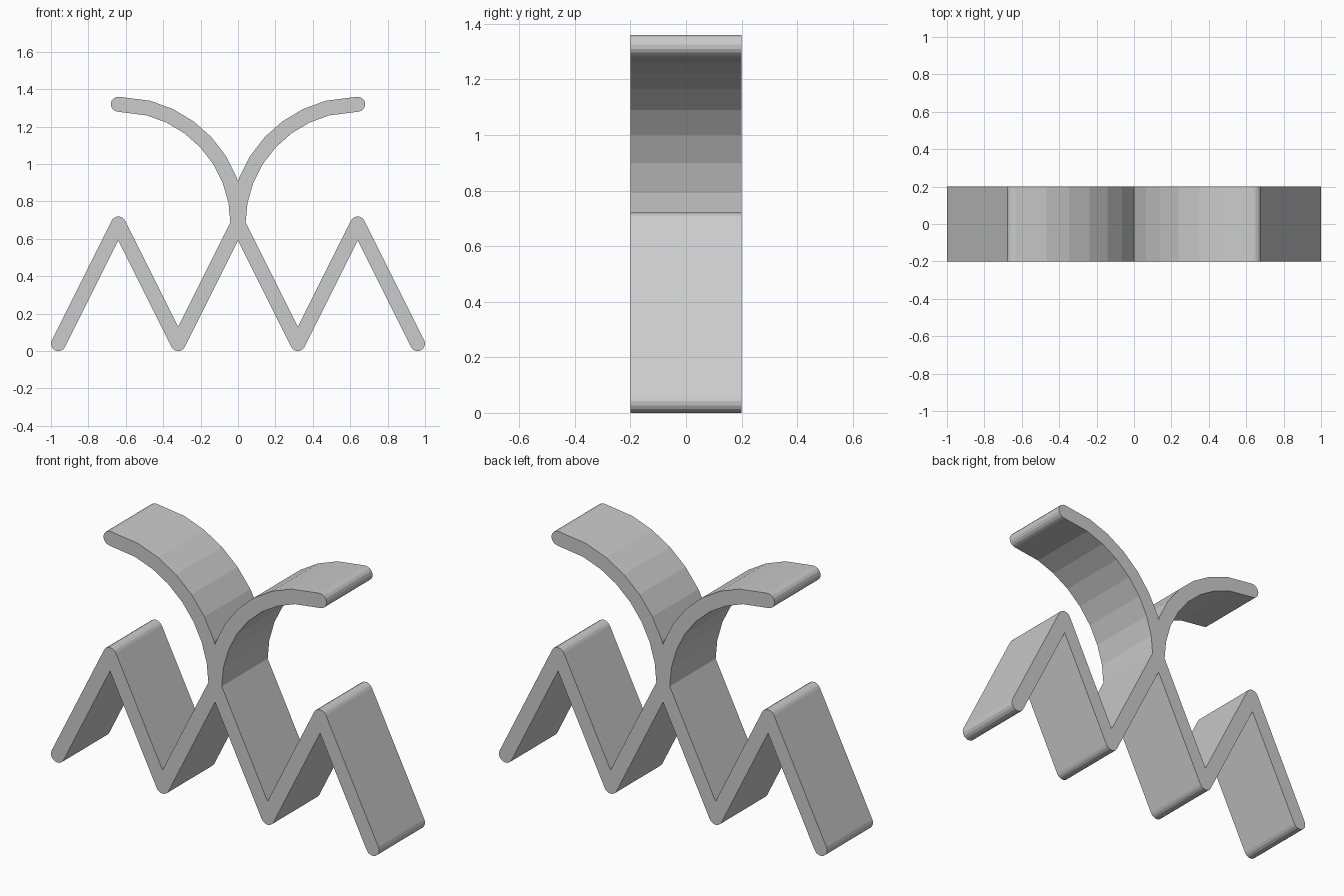
import bpy, bmesh, math
from mathutils import Vector

cube = bpy.data.objects.get("Cube")
if cube:
    bpy.data.objects.remove(cube, do_unlink=True)

RADIUS = 0.04      # half thickness of the band
DEPTH = 0.4
PITCH = 0.32       # horizontal run of one slanted leg
PEAK = 0.68
ARM = 0.64         # radius of the curved arm


def unit(a, b):
    return (b - a).normalized()


def fan(center, start, turn):
    """Points of a rounded join or cap, sweeping the start normal by turn."""
    n = max(1, math.ceil(abs(turn) / (math.pi / 8) - 0.01))
    pts = []
    for i in range(n + 1):
        a = math.atan2(start.y, start.x) + turn * i / n
        pts.append(center + RADIUS * Vector((math.cos(a), math.sin(a))))
    return pts


def right_side(path):
    """Offset to the right of the path, ending with a round cap."""
    d = unit(path[0], path[1])
    out = []
    for prev, here, nxt in zip(path, path[1:], path[2:]):
        d0, d1 = unit(prev, here), unit(here, nxt)
        n0, n1 = Vector((d0.y, -d0.x)), Vector((d1.y, -d1.x))
        turn = math.atan2(d0.x * d1.y - d0.y * d1.x, d0.dot(d1))
        if turn > math.radians(15):
            out += fan(here, n0, turn)
        else:
            out.append(here + (n0 + n1) * RADIUS / (1 + n0.dot(n1)))
    d = unit(path[-2], path[-1])
    return out + fan(path[-1], Vector((d.y, -d.x)), math.pi)


# Centre line of one half: zigzag legs, then the curved arm
path = [Vector((PITCH * k, RADIUS if k % 2 else PEAK)) for k in (3, 2, 1, 0)]
for deg in [10.75 * i for i in range(1, 8)] + [90]:
    a = math.radians(deg)
    path.append(Vector((ARM * (1 - math.cos(a)), PEAK + ARM * math.sin(a))))
outline = right_side(path) + right_side(path[::-1])

# Extrude the half band and trim it at the centre plane
bm = bmesh.new()
face = bm.faces.new([bm.verts.new((p.x, -DEPTH / 2, p.y)) for p in outline])
ext = bmesh.ops.extrude_face_region(bm, geom=[face], use_keep_orig=True)
moved = [g for g in ext["geom"] if isinstance(g, bmesh.types.BMVert)]
bmesh.ops.translate(bm, verts=moved, vec=(0, DEPTH, 0))
bmesh.ops.recalc_face_normals(bm, faces=bm.faces)
bmesh.ops.bisect_plane(bm, geom=bm.verts[:] + bm.edges[:] + bm.faces[:],
                       plane_co=(0, 0, 0), plane_no=(-1, 0, 0), clear_outer=True)
mesh = bpy.data.meshes.new("zigzag_band")
bm.to_mesh(mesh)
bm.free()

band = bpy.data.objects.new("zigzag_band", mesh)
bpy.context.collection.objects.link(band)
mirror = band.modifiers.new("mirror_half", 'MIRROR')
mirror.use_axis[0] = True
mirror.use_clip = True

# Plain grey finish
color = (0.6, 0.6, 0.6, 1)
mat = bpy.data.materials.new("light_grey")
mat.use_nodes = True
mat.diffuse_color = color
mat.node_tree.nodes["Principled BSDF"].inputs["Base Color"].default_value = color
mesh.materials.append(mat)
